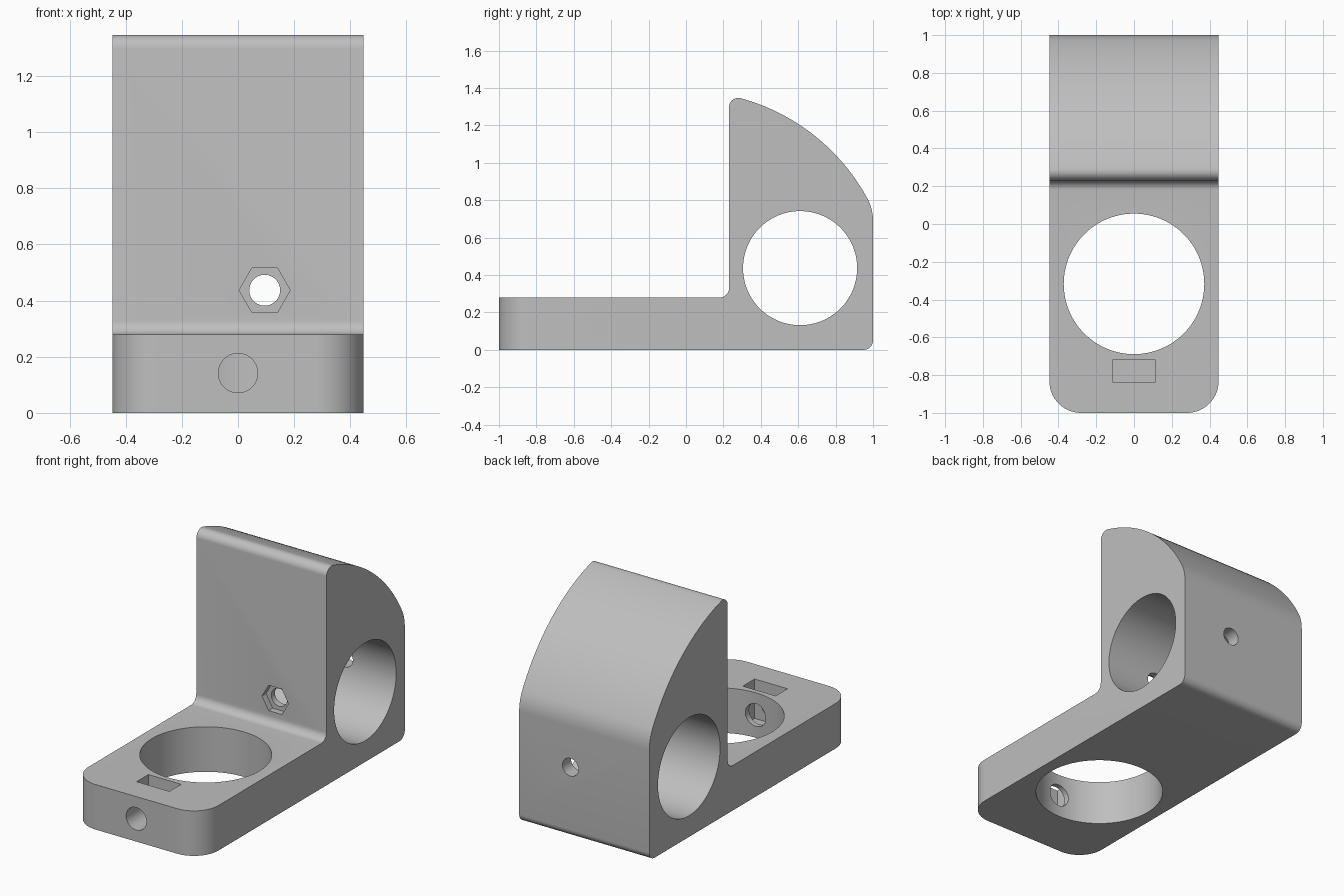
import bpy, bmesh, math
from mathutils import Matrix, Vector

if "Cube" in bpy.data.objects:
    bpy.data.objects.remove(bpy.data.objects["Cube"])

HALF_W = 0.448
grey = bpy.data.materials.new("plain grey")
grey.diffuse_color = (0.52, 0.52, 0.52, 1)
grey.use_nodes = True
grey.node_tree.nodes["Principled BSDF"].inputs["Base Color"].default_value = grey.diffuse_color


def arc(cy, cz, r, a0, a1, n):
    """Points on a circular arc in the side plane, angles in degrees."""
    return [(cy + r * math.cos(math.radians(a0 + (a1 - a0) * i / n)),
             cz + r * math.sin(math.radians(a0 + (a1 - a0) * i / n)))
            for i in range(n + 1)]


def make_object(name, bm):
    bmesh.ops.recalc_face_normals(bm, faces=bm.faces)
    mesh = bpy.data.meshes.new(name)
    bm.to_mesh(mesh)
    bm.free()
    mesh.materials.append(grey)
    obj = bpy.data.objects.new(name, mesh)
    bpy.context.collection.objects.link(obj)
    return obj


def cylinder(name, center, radius, length, axis, sides=96, spin=0):
    bm = bmesh.new()
    turn = Vector((0, 0, 1)).rotation_difference(Vector(axis)).to_matrix().to_4x4()
    bmesh.ops.create_cone(bm, cap_ends=True, segments=sides, radius1=radius,
                          radius2=radius, depth=length,
                          matrix=Matrix.Translation(center) @ turn @ Matrix.Rotation(spin, 4, 'Z'))
    return make_object(name, bm)


def box(name, lo, hi):
    lo, hi = Vector(lo), Vector(hi)
    bm = bmesh.new()
    bmesh.ops.create_cube(bm, size=1, matrix=Matrix.Translation((lo + hi) / 2)
                          @ Matrix.Diagonal((*(hi - lo), 1)))
    return make_object(name, bm)


# Side profile: flat base, upright block with a large rounded back
R, CZ = 1.105, 0.28
r_back, z_back = 0.252, 0.69
a_low = math.degrees(math.atan2(z_back - CZ, 1 - r_back))
z_tip = CZ + math.sqrt((R - 0.05) ** 2 - 0.28 ** 2)
a_high = math.degrees(math.atan2(z_tip - CZ, 0.28))
profile = [(-1, 0)]
profile += arc(0.95, 0.05, 0.05, -90, 0, 8)
profile += arc(1 - r_back, z_back, r_back, 0, a_low, 10)
profile += arc(0, CZ, R, a_low, a_high, 32)[1:]
profile += arc(0.28, z_tip, 0.05, a_high, 180, 10)[1:]
profile += arc(0.18, 0.33, 0.05, 0, -90, 8)
profile += [(-1, 0.28)]

# Extrude across the width and round the front corners of the base
bm = bmesh.new()
face = bm.faces.new([bm.verts.new((-HALF_W, y, z)) for y, z in profile])
ext = bmesh.ops.extrude_face_region(bm, geom=[face])
bmesh.ops.translate(bm, vec=(2 * HALF_W, 0, 0),
                    verts=[g for g in ext["geom"] if isinstance(g, bmesh.types.BMVert)])
corners = [e for e in bm.edges
           if all(v.co.y < -0.99 for v in e.verts)
           and abs(e.verts[0].co.z - e.verts[1].co.z) > 0.1]
bmesh.ops.bevel(bm, geom=corners, offset=0.168, offset_type='OFFSET',
                segments=16, profile=0.5, affect='EDGES')
bracket = make_object("bracket", bm)

# Cutters: two large bores, two screw holes, nut recess and nut slot
X, Y, Z = (1, 0, 0), (0, 1, 0), (0, 0, 1)
cutters = [
    cylinder("cross_bore_cutter", (0, 0.61, 0.437), 0.305, 2, X, 128),
    cylinder("vertical_bore_cutter", (0, -0.317, 0.14), 0.372, 1, Z, 128),
    cylinder("upright_screw_cutter", (0.095, 0.61, 0.437), 0.055, 1.2, Y, 48),
    cylinder("nut_recess_cutter", (0.095, 0.22, 0.437), 0.091, 0.1, Y, 6, math.pi / 2),
    cylinder("base_screw_cutter", (0, -0.85, 0.142), 0.07, 0.6, Y, 48),
    box("nut_slot_cutter", (-0.113, -0.836, 0.035), (0.113, -0.72, 0.5)),
]
bpy.context.view_layer.objects.active = bracket
bracket.select_set(True)
for cutter in cutters:
    mod = bracket.modifiers.new(cutter.name, 'BOOLEAN')
    mod.operation = 'DIFFERENCE'
    mod.solver = 'EXACT'
    mod.object = cutter
    bpy.ops.object.modifier_apply(modifier=mod.name)
for cutter in cutters:
    bpy.data.objects.remove(cutter, do_unlink=True)

# Smooth curves, crisp edges
bpy.ops.object.shade_smooth_by_angle(angle=math.radians(30))
